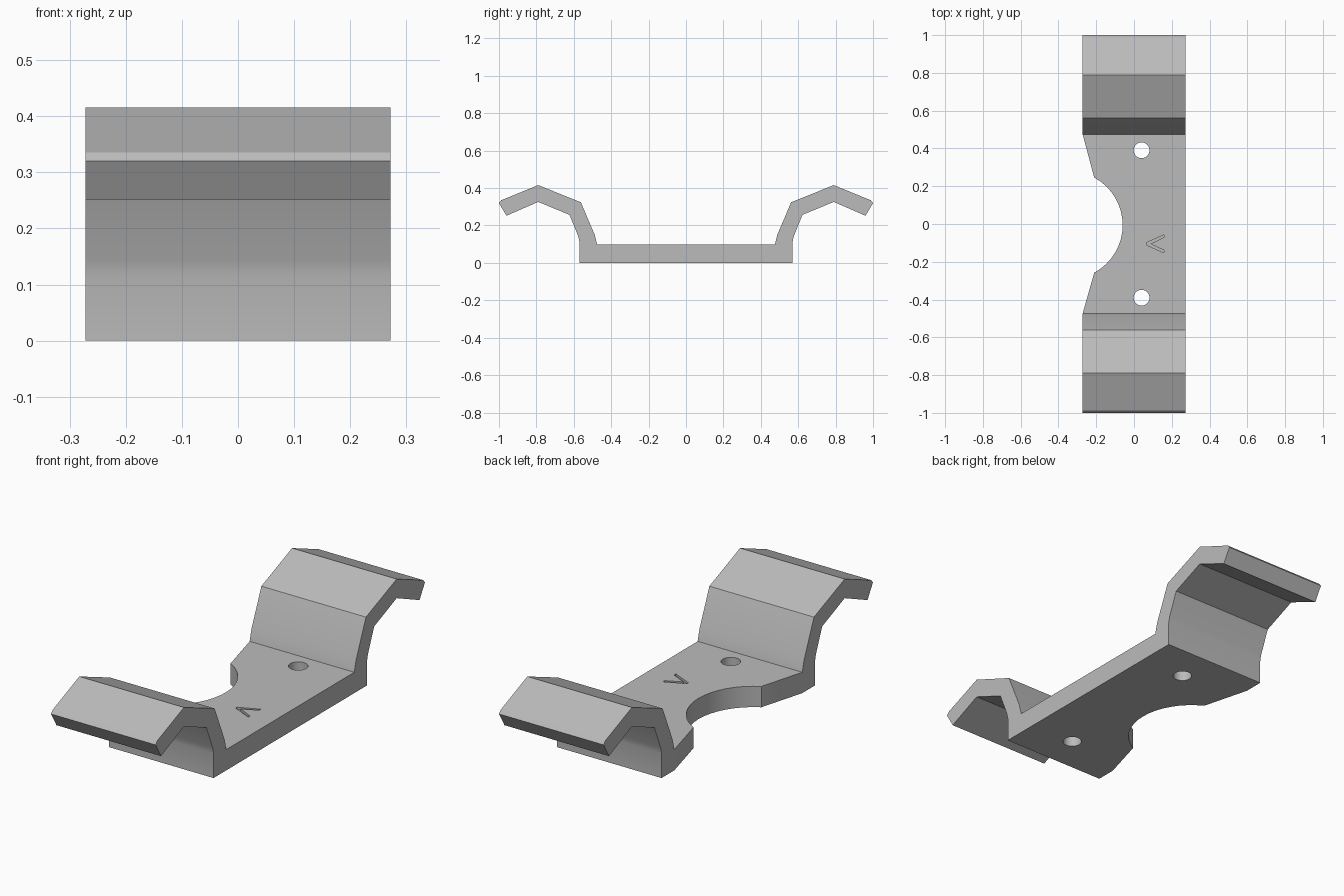
import bpy
import bmesh
from math import cos, sin, asin, radians
from mathutils import Vector

cube = bpy.data.objects.get("Cube")
if cube:
    bpy.data.objects.remove(cube, do_unlink=True)

HALF_WIDTH = 0.272
PLATE = 0.098


def make_material(name, colour):
    mat = bpy.data.materials.new(name)
    mat.use_nodes = True
    mat.diffuse_color = colour
    mat.node_tree.nodes["Principled BSDF"].inputs["Base Color"].default_value = colour
    return mat


grey = make_material("plain grey", (0.5, 0.5, 0.5, 1))


def prism(name, points, direction):
    """Extrude a closed outline of 3D points along a direction."""
    bm = bmesh.new()
    face = bm.faces.new([bm.verts.new(p) for p in points])
    extruded = bmesh.ops.extrude_face_region(bm, geom=[face])["geom"]
    verts = [g for g in extruded if isinstance(g, bmesh.types.BMVert)]
    bmesh.ops.translate(bm, verts=verts, vec=direction)
    bmesh.ops.recalc_face_normals(bm, faces=bm.faces)
    mesh = bpy.data.meshes.new(name)
    bm.to_mesh(mesh)
    bm.free()
    mesh.materials.append(grey)
    obj = bpy.data.objects.new(name, mesh)
    bpy.context.collection.objects.link(obj)
    return obj


def cut(target, name, outline, bottom, top):
    """Subtract an upright prism from the target."""
    cutter = prism(name, [(x, y, bottom) for x, y in outline], Vector((0, 0, top - bottom)))
    mod = target.modifiers.new(name, "BOOLEAN")
    mod.operation = "DIFFERENCE"
    mod.solver = "EXACT"
    mod.object = cutter
    bpy.context.view_layer.objects.active = target
    bpy.ops.object.modifier_apply(modifier=mod.name)
    bpy.data.objects.remove(cutter, do_unlink=True)


# Bent side profile: one half, then its mirror
half = [(0.57, 0), (0.57, 0.115), (0.577, 0.145), (0.623, 0.257), (0.79, 0.326),
        (0.96, 0.252), (1, 0.32), (0.988, 0.335), (0.79, 0.416), (0.562, 0.324),
        (0.488, 0.15), (0.475, PLATE)]
profile = half + [(-y, z) for y, z in reversed(half)]
bracket = prism("bracket", [(-HALF_WIDTH, y, z) for y, z in profile],
                Vector((2 * HALF_WIDTH, 0, 0)))

# Round notch with tapered shoulders on one long edge
radius, centre_x, centre_y, reach = 0.286, -0.346, -0.006, 0.252
sweep = asin(reach / radius)
steps = 16
notch = [(-HALF_WIDTH, 0.475), (-0.4, 0.475), (-0.4, -0.475), (-HALF_WIDTH, -0.475)]
for i in range(steps + 1):
    a = -sweep + 2 * sweep * i / steps
    notch.append((centre_x + radius * cos(a), centre_y + radius * sin(a)))
cut(bracket, "notch_cutter", notch, -0.1, 0.2)

# Two screw holes
for y in (-0.39, 0.39):
    ring = [(0.04 + 0.042 * cos(radians(a)), y + 0.042 * sin(radians(a)))
            for a in range(0, 360, 15)]
    cut(bracket, "hole_cutter", ring, -0.1, 0.2)

# Shallow direction chevron pointing towards the notch
tip, end, spread, thick = 0.065, 0.16, 0.048, 0.022
chevron = [(tip, -0.105 - thick / 4), (end, -0.105 - spread),
           (end, -0.105 - spread + thick * 0.6), (tip + thick, -0.105),
           (end, -0.105 + spread - thick * 0.6), (end, -0.105 + spread),
           (tip, -0.105 + thick / 4)]
cut(bracket, "chevron_cutter", chevron, PLATE - 0.01, 0.2)

# Soft bends, crisp corners
bpy.ops.object.select_all(action="DESELECT")
bracket.select_set(True)
bpy.context.view_layer.objects.active = bracket
bpy.ops.object.shade_smooth_by_angle(angle=radians(25))
